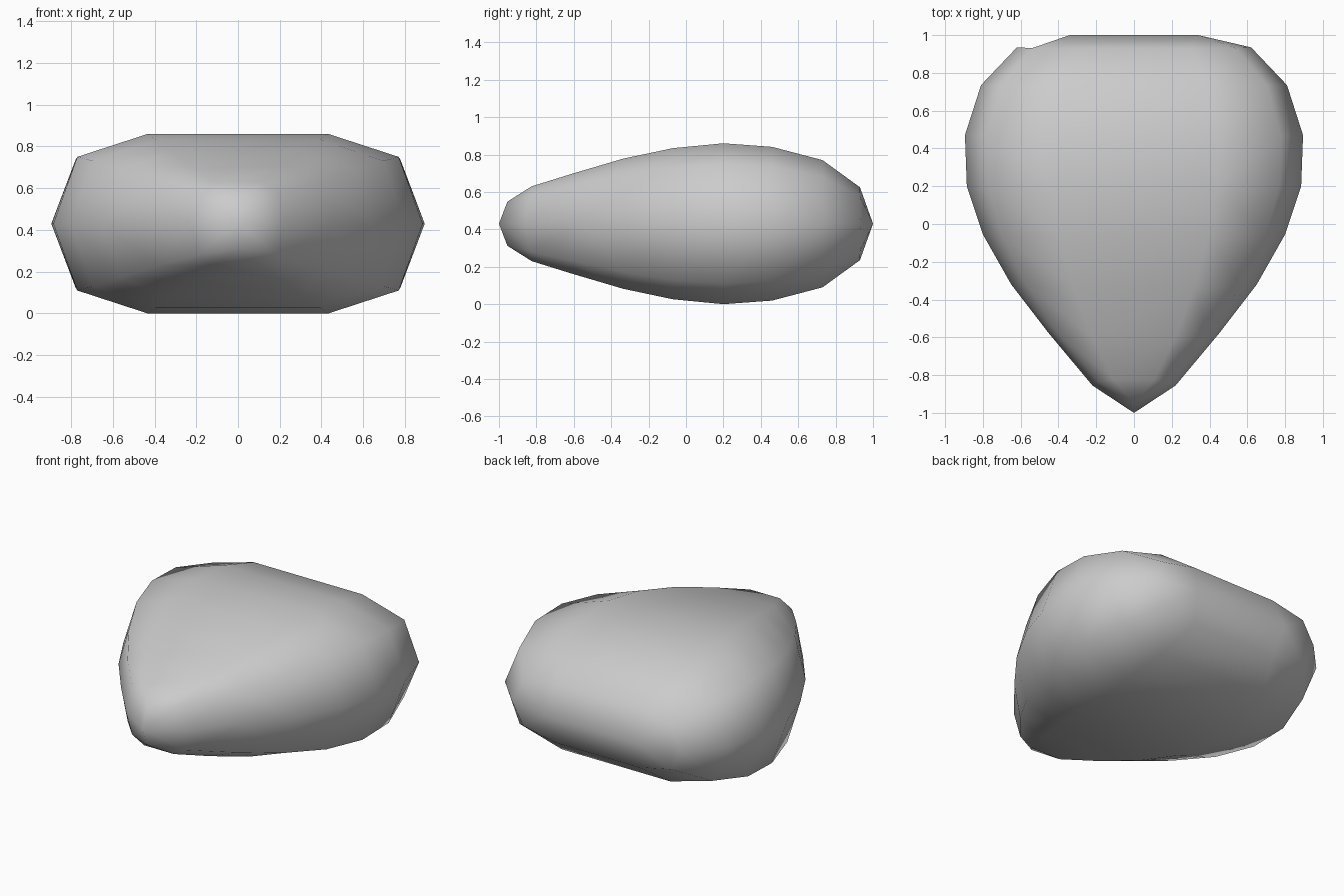
import bpy, bmesh, math

if "Cube" in bpy.data.objects:
    bpy.data.objects.remove(bpy.data.objects["Cube"])

MID = 0.43  # height of the horizontal symmetry plane

# Cross-sections along the length: y at the sides, y on top, half width, half height
rings = [(-0.855, -0.825, 0.22, 0.20), (-0.58, -0.60, 0.45, 0.27),
         (-0.32, -0.335, 0.65, 0.348), (-0.055, -0.07, 0.80, 0.404),
         (0.20, 0.20, 0.885, 0.43), (0.47, 0.46, 0.895, 0.411),
         (0.735, 0.73, 0.81, 0.34), (0.935, 0.93, 0.62, 0.195)]

# Quarter of the unit cross-section, from the side to the top
quarter = [(1.0, 0.0), (0.87, 0.745), (0.49, 1.0)]

points = set()


def add_mirrored(x, y, z):
    for sx in (-1, 1):
        for sz in (-1, 1):
            points.add((round(sx * x, 4), round(y, 4), round(MID + sz * z, 4)))


# Body rings
for y_side, y_top, w, h in rings:
    for u, v in quarter:
        add_mirrored(u * w, y_side + (y_top - y_side) * v, v * h)

# Pointed front tip and blunt back edge
add_mirrored(0, -1.0, 0)
add_mirrored(0, -0.955, 0.118)
add_mirrored(0.34, 1.0, 0)

# Skin the points as a closed convex pebble
bm = bmesh.new()
for p in sorted(points):
    bm.verts.new(p)
res = bmesh.ops.convex_hull(bm, input=bm.verts[:])
loose = [v for v in bm.verts if not v.link_faces]
bmesh.ops.delete(bm, geom=loose, context='VERTS')
bmesh.ops.join_triangles(bm, faces=bm.faces[:], angle_face_threshold=math.radians(20),
                         angle_shape_threshold=math.radians(60))
bmesh.ops.recalc_face_normals(bm, faces=bm.faces[:])
for f in bm.faces:
    f.smooth = True

mesh = bpy.data.meshes.new("pebble")
bm.to_mesh(mesh)
bm.free()
pebble = bpy.data.objects.new("pebble", mesh)
bpy.context.collection.objects.link(pebble)
